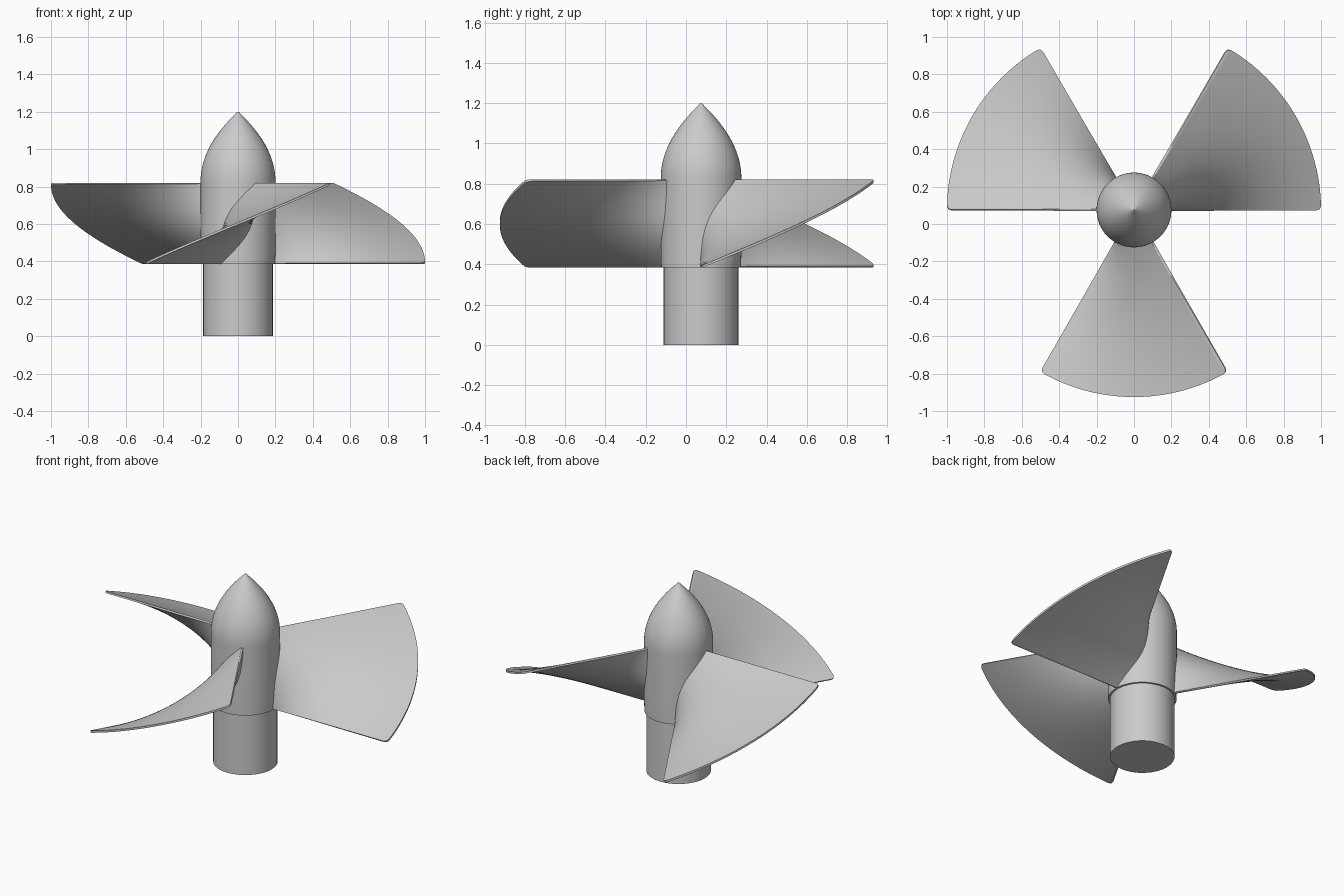
import bpy, bmesh, math
from math import sin, cos, pi

if "Cube" in bpy.data.objects:
    bpy.data.objects.remove(bpy.data.objects["Cube"])

CY = 0.075                      # propeller axis offset in y
Z0, Z1, R = 0.387, 0.818, 1.0   # blade bottom, blade top, tip radius


def finish(name, bm, angle=35):
    bmesh.ops.remove_doubles(bm, verts=bm.verts, dist=1e-5)
    bmesh.ops.recalc_face_normals(bm, faces=bm.faces)
    me = bpy.data.meshes.new(name)
    bm.to_mesh(me)
    bm.free()
    ob = bpy.data.objects.new(name, me)
    bpy.context.collection.objects.link(ob)
    bpy.ops.object.select_all(action='DESELECT')
    ob.select_set(True)
    bpy.context.view_layer.objects.active = ob
    bpy.ops.object.shade_smooth_by_angle(angle=math.radians(angle))
    return ob


def lathe(name, profile, n=64):
    bm = bmesh.new()
    rings = [[bm.verts.new((r * cos(2 * pi * i / n), CY + r * sin(2 * pi * i / n), z))
              for i in range(n)] for r, z in profile]
    for a, b in zip(rings, rings[1:]):
        for i in range(n):
            j = (i + 1) % n
            bm.faces.new((a[i], a[j], b[j], b[i]))
    bm.faces.new(rings[0])
    bm.faces.new(rings[-1])
    return finish(name, bm)


def blade(name, centre, nt=48, nr=32):
    """Helical blade: lens-shaped section, thick at the root and thin at the tip."""
    bm = bmesh.new()
    span, rise, r0 = pi / 3, Z1 - Z0, 0.16

    def point(t, s, side):
        # small rounding of the tip corners
        edge = min(t, 1 - t) / 0.025
        tip = R - (0.025 * (1 - math.sqrt(1 - (1 - edge) ** 2)) if edge < 1 else 0)
        r = r0 + (tip - r0) * s
        half = 0.006 + 0.066 * (1 - s) ** 1.4 * sin(pi * t)
        length = math.hypot(rise, r * span)
        tang, axial = -rise / length * half * side, r * span / length * half * side
        a = centre + (t - 0.5) * span
        x, y = r * cos(a) - tang * sin(a), r * sin(a) + tang * cos(a)
        k = min(1, R / math.hypot(x, y))
        z = min(Z1 + 0.002, max(Z0 - 0.002, Z0 + rise * t + axial))
        return x * k, CY + y * k, z

    ts = sorted({i / nt for i in range(nt + 1)} | {0.004, 0.01, 0.99, 0.996})
    m = len(ts)
    rings = []
    for k in range(nr + 1):
        s = k / nr
        loop = [point(t, s, 1) for t in ts] + [point(t, s, -1) for t in reversed(ts)]
        rings.append([bm.verts.new(p) for p in loop])
    for a, b in zip(rings, rings[1:]):
        for i in range(2 * m):
            j = (i + 1) % (2 * m)
            bm.faces.new((a[i], a[j], b[j], b[i]))
    # root and tip caps as strips between the two sides
    for ring in (rings[0], rings[-1]):
        for i in range(m - 1):
            bm.faces.new((ring[i], ring[i + 1], ring[2 * m - 2 - i], ring[2 * m - 1 - i]))
    return finish(name, bm)


# lower shaft
lathe("shaft", [(0.187, 0), (0.187, 0.40)], 32)
# hub carrying the blades
lathe("hub", [(0.198, 0.385), (0.2, 0.45), (0.2, 0.83)])
# pointed nose cone
nose = [(0.2 * (1 - u * u), 0.83 + 0.372 * u) for u in [i / 20 * 0.96 for i in range(21)]]
lathe("nose_cone", nose + [(0.009, 1.196), (0.004, 1.2)])
# three blades
for i in range(3):
    blade(f"blade_{i + 1}", -pi / 2 + i * 2 * pi / 3)
